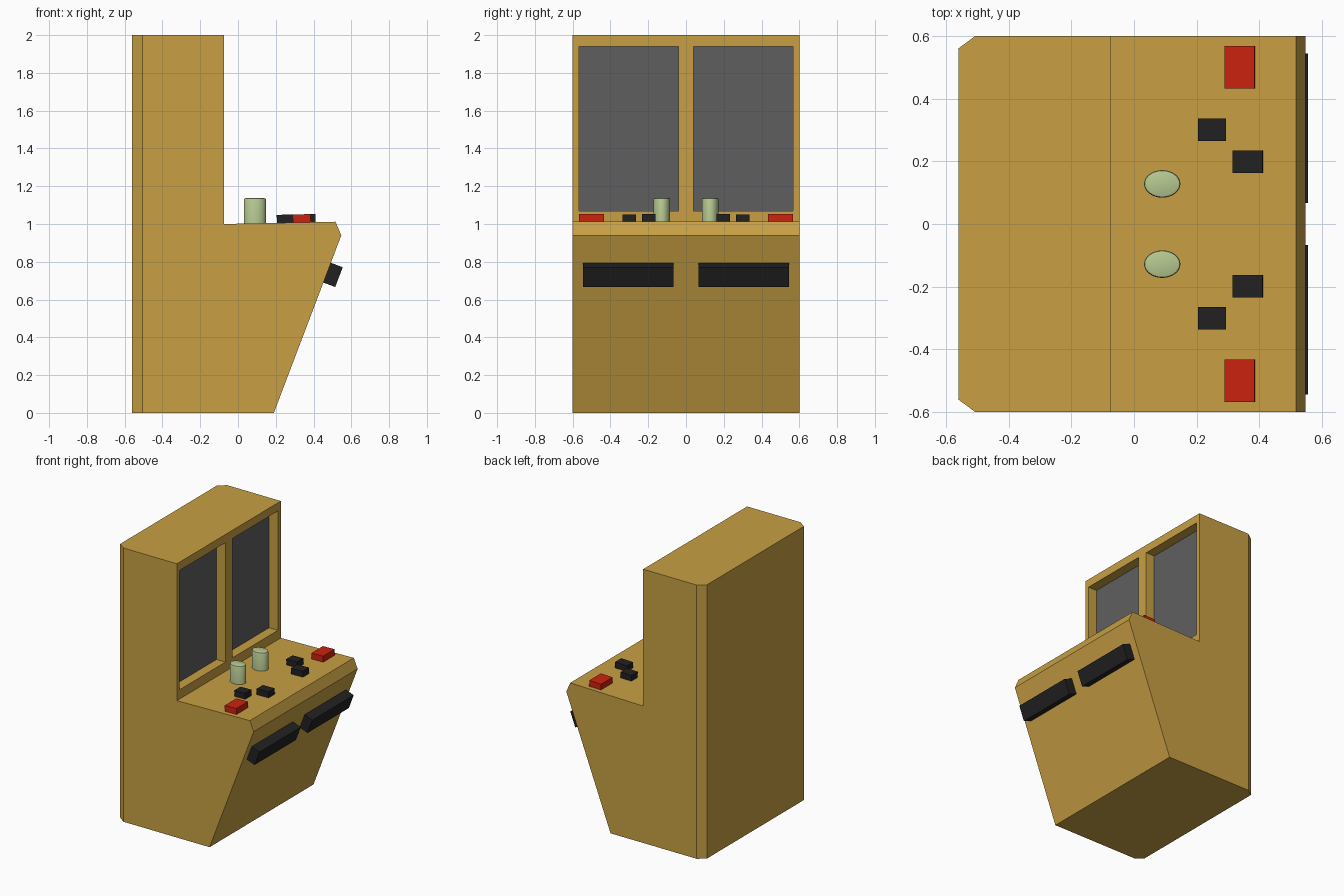
import bpy, bmesh, math
from mathutils import Vector

if "Cube" in bpy.data.objects:
    bpy.data.objects.remove(bpy.data.objects["Cube"])


def material(name, rgb):
    m = bpy.data.materials.new(name)
    lin = [(c / 255 / 12.92) if c / 255 <= 0.04045 else ((c / 255 + 0.055) / 1.055) ** 2.4 for c in rgb]
    m.diffuse_color = (*lin, 1)
    m.use_nodes = True
    m.node_tree.nodes["Principled BSDF"].inputs["Base Color"].default_value = m.diffuse_color
    return m


WOOD = material("mustard wood", (200, 160, 68))
GREY = material("screen grey", (95, 95, 95))
BLACK = material("black plastic", (33, 33, 33))
RED = material("red plastic", (204, 34, 14))
GREEN = material("pale green", (183, 201, 146))


def finish(name, bm, mat):
    bmesh.ops.recalc_face_normals(bm, faces=bm.faces)
    me = bpy.data.meshes.new(name)
    bm.to_mesh(me)
    bm.free()
    ob = bpy.data.objects.new(name, me)
    bpy.context.collection.objects.link(ob)
    me.materials.append(mat)
    return ob


def loft(name, loops, mat):
    """Skin a list of (y, [(x, z), ...]) sections into a closed solid."""
    bm = bmesh.new()
    rings = [[bm.verts.new((x, y, z)) for x, z in pts] for y, pts in loops]
    n = len(rings[0])
    for a, b in zip(rings, rings[1:]):
        for i in range(n):
            j = (i + 1) % n
            bm.faces.new((a[i], a[j], b[j], b[i]))
    bm.faces.new(rings[0])
    bm.faces.new(rings[-1])
    bmesh.ops.dissolve_limit(bm, angle_limit=0.002, verts=bm.verts, edges=bm.edges)
    return finish(name, bm, mat)


def box(name, lo, hi, mat):
    return loft(name, [(y, [(lo[0], lo[2]), (hi[0], lo[2]), (hi[0], hi[2]), (lo[0], hi[2])])
                       for y in (lo[1], hi[1])], mat)


# cabinet: side profile, with the back corners chamfered
def profile(back):
    return [(back, 0), (0.19, 0), (0.547, 0.94), (0.516, 1.012),
            (-0.074, 1.0), (-0.074, 2), (back, 2)]


cabinet = loft("cabinet", [(-0.6, profile(-0.506)), (-0.56, profile(-0.56)),
                           (0.56, profile(-0.56)), (0.6, profile(-0.506))], WOOD)

# recessed screen openings
DEPTH = -0.15
for side in (-1, 1):
    y0, y1 = sorted((side * 0.04, side * 0.567))
    cutter = box("opening_cutter", (DEPTH, y0, 1.068), (0.1, y1, 1.94), WOOD)
    cutter.hide_render = True
    mod = cabinet.modifiers.new("opening", 'BOOLEAN')
    mod.operation, mod.solver, mod.object = 'DIFFERENCE', 'EXACT', cutter
    bpy.context.view_layer.objects.active = cabinet
    bpy.ops.object.modifier_apply(modifier=mod.name)
    bpy.data.objects.remove(cutter)
    # dark screen plate at the back of the opening
    box("screen", (DEPTH - 0.002, y0, 1.068), (DEPTH + 0.005, y1, 1.94), GREY)


def deck(x):
    return 1.0 + 0.02 * (x + 0.074)


def button(name, x, y, sx, sy, mat):
    """Block sitting on the gently rising control deck."""
    ob = box(name, (-sx / 2, -sy / 2, -0.01), (sx / 2, sy / 2, 0.043), mat)
    ob.location = (x, y, deck(x))
    ob.rotation_euler.y = -0.03


for side in (-1, 1):
    # deck buttons
    button("start_button", 0.338, side * 0.5, 0.095, 0.134, RED)
    button("inner_button", 0.363, side * 0.198, 0.096, 0.072, BLACK)
    button("outer_button", 0.25, side * 0.3, 0.088, 0.072, BLACK)

    # oval control knob with a softened rim
    bm = bmesh.new()
    bmesh.ops.create_cone(bm, cap_ends=True, segments=32, radius1=1, radius2=1, depth=0.14)
    for v in bm.verts:
        v.co.x *= 0.058
        v.co.y *= 0.044
    rim = [e for e in bm.edges if all(v.co.z > 0 for v in e.verts)]
    bmesh.ops.bevel(bm, geom=rim, offset=0.008, segments=2, profile=0.5, affect='EDGES')
    knob = finish("control_knob", bm, GREEN)
    knob.location = (0.09, side * 0.128, 1.067)
    bpy.ops.object.select_all(action='DESELECT')
    knob.select_set(True)
    bpy.context.view_layer.objects.active = knob
    bpy.ops.object.shade_smooth_by_angle(angle=math.radians(35))

    # slanted bar on the front panel
    y0, y1 = sorted((side * 0.067, side * 0.544))
    up = Vector((0.355, 0.935))
    out = Vector((0.935, -0.355))
    foot = Vector((0.19, 0)) + up * 0.738
    bar = [foot - out * 0.02, foot + out * 0.067, foot + out * 0.067 + up * 0.112, foot - out * 0.02 + up * 0.112]
    loft("slot_bar", [(y, [tuple(p) for p in bar]) for y in (y0, y1)], BLACK)
